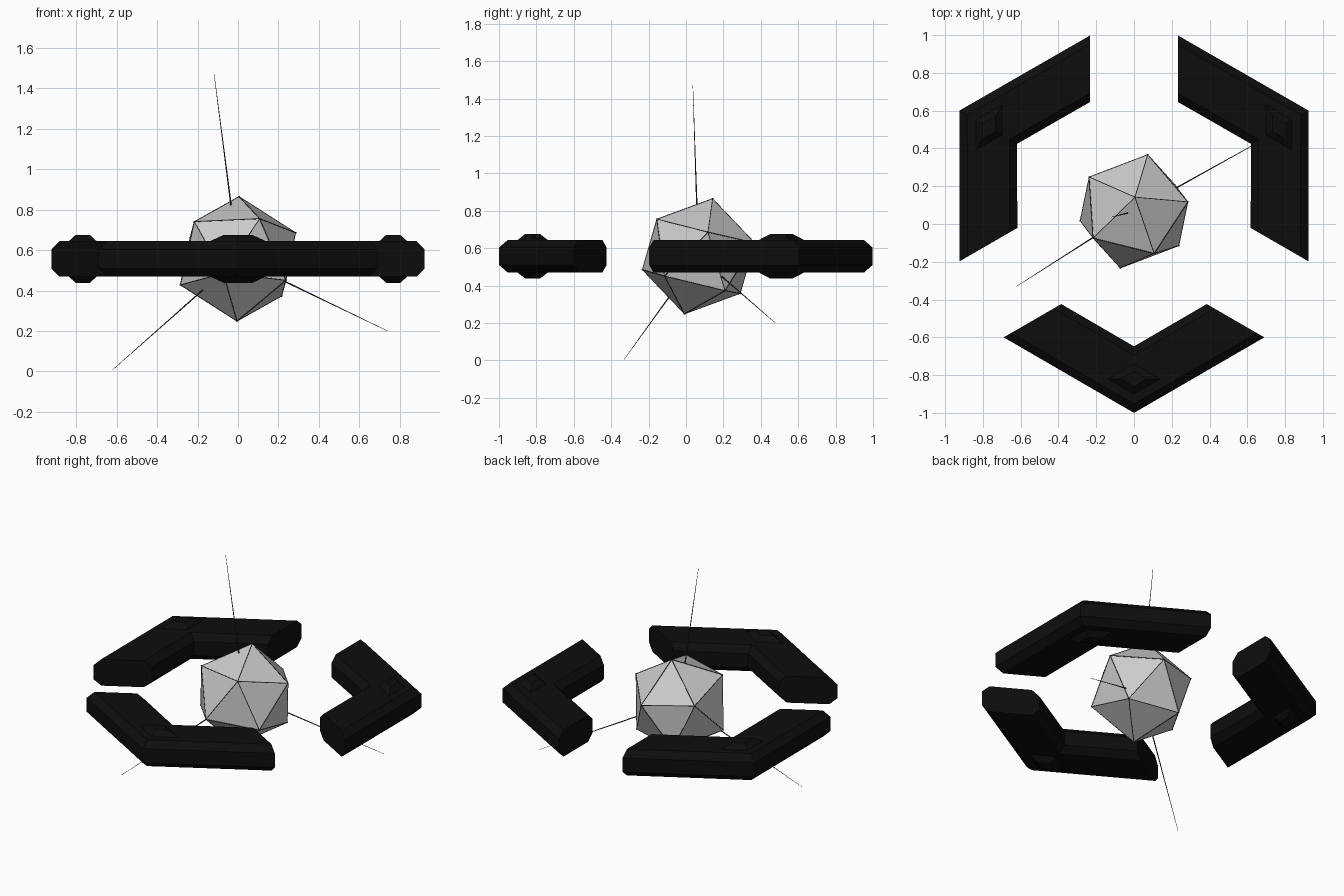
import bpy, bmesh, math
from mathutils import Vector, Matrix

cube = bpy.data.objects.get("Cube")
if cube:
    bpy.data.objects.remove(cube)

CENTRE = Vector((0, 0.067, 0.557))
COS30 = math.cos(math.radians(30))


def material(name, value):
    m = bpy.data.materials.new(name)
    m.use_nodes = True
    colour = (value, value, value, 1)
    m.diffuse_color = colour
    bsdf = m.node_tree.nodes["Principled BSDF"]
    bsdf.inputs["Base Color"].default_value = colour
    bsdf.inputs["Roughness"].default_value = 0.8
    return m


black = material("black", 0.004)
grey = material("light grey", 0.6)
charcoal = material("charcoal", 0.03)


def finish(bm, name, mat):
    bmesh.ops.recalc_face_normals(bm, faces=bm.faces)
    mesh = bpy.data.meshes.new(name)
    bm.to_mesh(mesh)
    bm.free()
    mesh.materials.append(mat)
    obj = bpy.data.objects.new(name, mesh)
    bpy.context.collection.objects.link(obj)
    return obj


def loft(bm, rings):
    """Skin closed rings of points and cap both ends."""
    loops = [[bm.verts.new(p) for p in ring] for ring in rings]
    n = len(loops[0])
    for a, b in zip(loops, loops[1:]):
        for i in range(n):
            j = (i + 1) % n
            bm.faces.new((a[i], a[j], b[j], b[i]))
    bm.faces.new(loops[0])
    bm.faces.new(loops[-1])


# Chevron bars: chamfered section, mitred at the corner, ends cut parallel to the other arm
WIDTH, HALF, CHAMFER = 0.305, 0.0875, 0.041
inner = WIDTH - CHAMFER
low = HALF - CHAMFER
section = [(0, -low), (0, low), (CHAMFER, HALF), (inner, HALF),
           (WIDTH, low), (WIDTH, -low), (inner, -HALF), (CHAMFER, -HALF)]


def bar_ring(side):
    tip = Vector((0.69 * side, -1.067 + 0.4 * abs(side), 0))
    inward = Vector((-side, 0.5 / COS30, 0)) if side else Vector((0, 1 / COS30, 0))
    return [tip + inward * u + Vector((0, 0, z)) for u, z in section]


def rhombus(length, z):
    dx, dy = length * COS30, length / 2
    return [(x, y - 0.887, z) for x, y in ((0, -dy), (dx, 0), (0, dy), (-dx, 0))]


for k, name in enumerate(("front", "left", "right")):
    spin = Matrix.Translation(CENTRE) @ Matrix.Rotation(math.radians(120 * k), 4, "Z")
    bm = bmesh.new()
    loft(bm, [bar_ring(s) for s in (-1, 0, 1)])
    finish(bm, name + "_chevron_bar", black).matrix_world = spin

    # Raised stud through the corner, showing above and below
    bm = bmesh.new()
    loft(bm, [rhombus(0.08, -0.119), rhombus(0.16, -HALF),
              rhombus(0.16, HALF), rhombus(0.08, 0.119)])
    finish(bm, name + "_corner_stud", black).matrix_world = spin

# Tilted twenty-sided core
axis = Vector((0.005, 0.075, 0.308))
rim = Vector((0.285, 0.05, 0.129))
points = [axis] + [Matrix.Rotation(math.radians(72 * i), 3, axis) @ rim for i in range(5)]
points = [p.normalized() * 0.317 for p in points]
points += [-p for p in points]
bm = bmesh.new()
for p in points:
    bm.verts.new(p)
bmesh.ops.convex_hull(bm, input=bm.verts)
core = finish(bm, "faceted_core", grey)
core.location = CENTRE


def rod(bm, start, end, r1, r2, sides):
    d = end - start
    turn = d.to_track_quat("Z", "Y").to_matrix().to_4x4()
    bmesh.ops.create_cone(bm, cap_ends=True, segments=sides, radius1=r1, radius2=r2,
                          depth=d.length, matrix=Matrix.Translation((start + end) / 2) @ turn)


# Thin dark edging with small joints at the points
bm = bmesh.new()
for e in core.data.edges:
    a, b = (core.data.vertices[i].co for i in e.vertices)
    rod(bm, a, b, 0.002, 0.002, 6)
for p in points:
    bmesh.ops.create_icosphere(bm, subdivisions=1, radius=0.005,
                               matrix=Matrix.Translation(p))
finish(bm, "core_edging", charcoal).location = CENTRE

# Three needles spreading evenly from the core
needles = {"top": (-0.128, -0.033, 0.99), "lower_right": (-0.678, -0.433, -0.6),
           "lower_left": (0.805, 0.447, -0.388)}
for name, d in needles.items():
    d = Vector(d).normalized()
    bm = bmesh.new()
    rod(bm, d * 0.24, d * 0.92, 0.004, 0.001, 8)
    finish(bm, name + "_needle", charcoal).location = CENTRE
